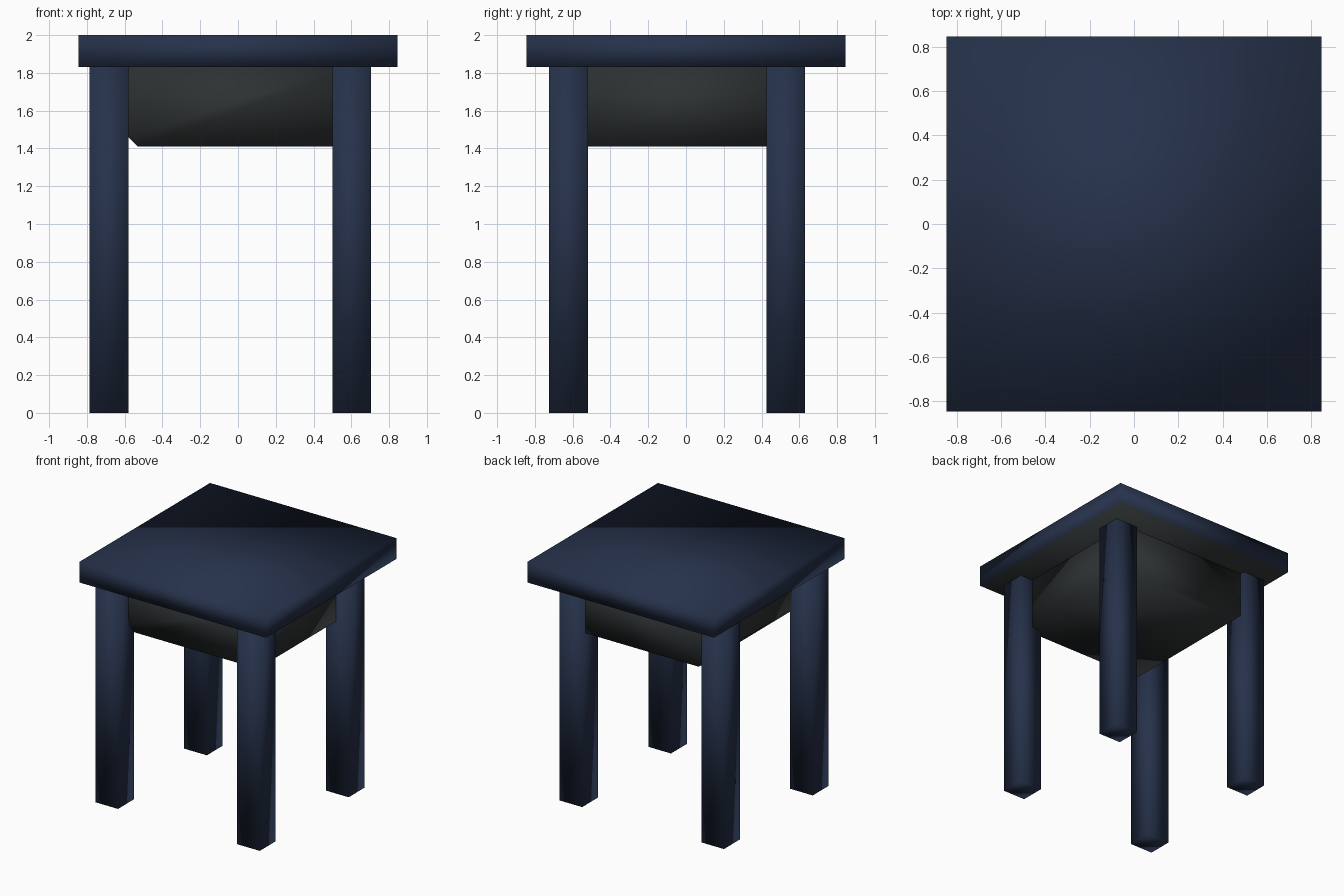
import bpy, bmesh
from mathutils import Vector

if "Cube" in bpy.data.objects:
    bpy.data.objects.remove(bpy.data.objects["Cube"])


def material(name, rgb):
    m = bpy.data.materials.new(name)
    m.diffuse_color = (*rgb, 1.0)
    m.use_nodes = True
    m.node_tree.nodes["Principled BSDF"].inputs["Base Color"].default_value = m.diffuse_color
    return m


navy = material("navy paint", (0.0190, 0.0310, 0.0685))
charcoal = material("charcoal", (0.0265, 0.0310, 0.0325))


def box(name, lo, hi, mats, edit=None):
    """Soft-shaded box between two corners, with an optional bmesh edit."""
    lo, hi = Vector(lo), Vector(hi)
    bm = bmesh.new()
    bmesh.ops.create_cube(bm, size=1)
    for v in bm.verts:
        v.co = (lo + hi) / 2 + v.co * (hi - lo)
    if edit:
        edit(bm)
    bm.normal_update()
    for f in bm.faces:
        f.smooth = True
        # underside takes the last material
        f.material_index = len(mats) - 1 if f.normal.z < -0.9 else 0
    me = bpy.data.meshes.new(name)
    bm.to_mesh(me)
    bm.free()
    for m in mats:
        me.materials.append(m)
    ob = bpy.data.objects.new(name, me)
    bpy.context.collection.objects.link(ob)
    return ob


def chamfer_left_bottom(bm):
    edge = [e for e in bm.edges
            if all(v.co.x < 0 and v.co.z < 1.5 for v in e.verts)]
    bmesh.ops.bevel(bm, geom=edge, offset=0.06, segments=1,
                    affect='EDGES', profile=0.5)


# Table top with a dark underside
box("table_top", (-0.845, -0.845, 1.83), (0.845, 0.845, 2.0), [navy, charcoal])

# Box under the top, one lower edge cut off
box("under_box", (-0.59, -0.59, 1.41), (0.59, 0.59, 1.83), [charcoal],
    chamfer_left_bottom)

# Four square legs
for side, x0, x1 in (("left", -0.785, -0.58), ("right", 0.50, 0.705)):
    for end, y0, y1 in (("front", -0.725, -0.52), ("back", 0.425, 0.63)):
        box(f"{end}_{side}_leg", (x0, y0, 0), (x1, y1, 1.83), [navy])
